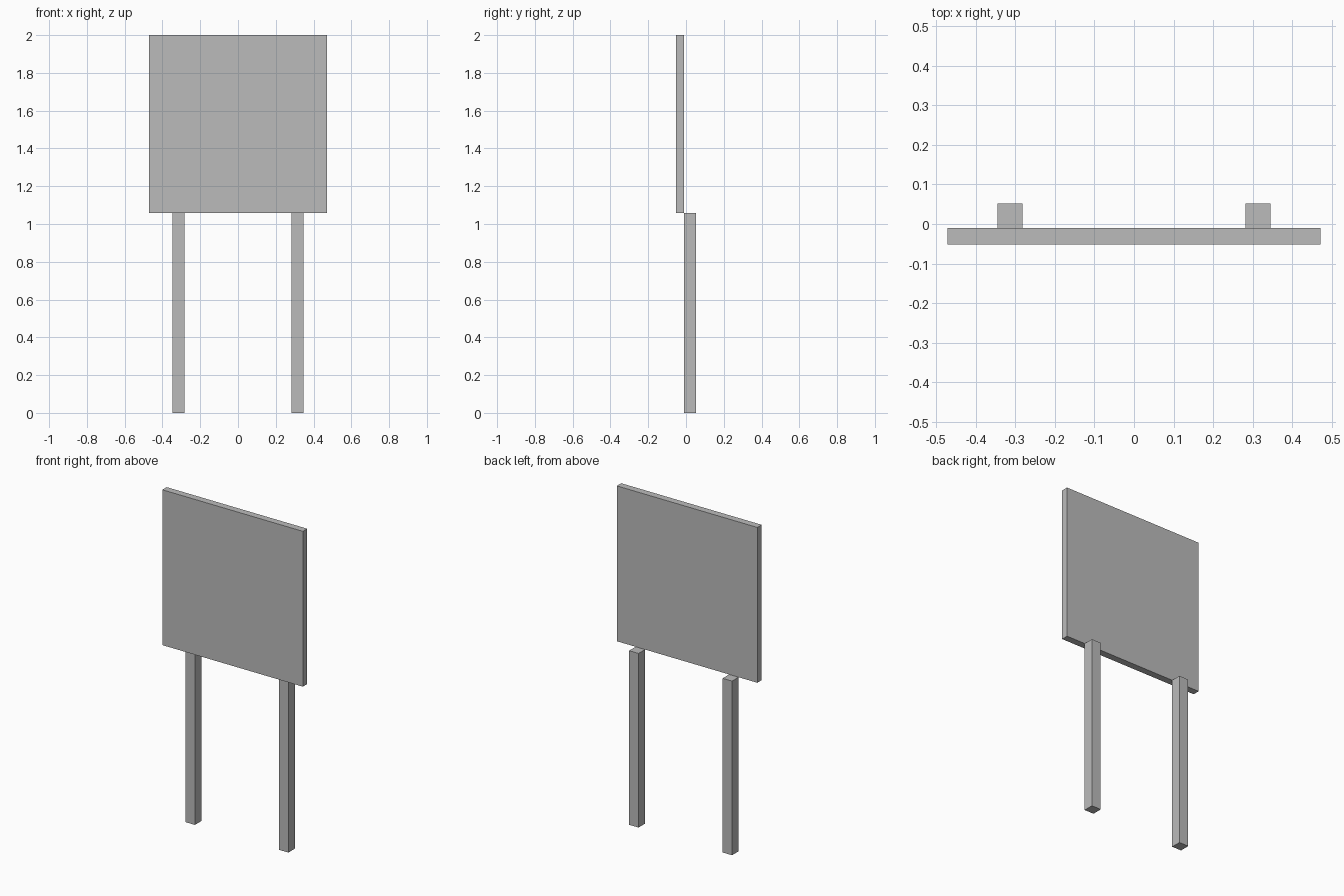
import bpy

# Remove the default cube
cube = bpy.data.objects.get("Cube")
if cube:
    bpy.data.objects.remove(cube, do_unlink=True)

# Single flat grey
grey = bpy.data.materials.new("plain_grey")
grey.use_nodes = True
colour = (0.5, 0.5, 0.5, 1)
grey.diffuse_color = colour
bsdf = next(n for n in grey.node_tree.nodes if n.type == "BSDF_PRINCIPLED")
bsdf.inputs["Base Color"].default_value = colour


def box(name, low, high):
    """Axis-aligned box between two corners."""
    centre = [(a + b) / 2 for a, b in zip(low, high)]
    size = [b - a for a, b in zip(low, high)]
    bpy.ops.mesh.primitive_cube_add(size=1, location=centre)
    obj = bpy.context.object
    obj.name = name
    obj.scale = size
    bpy.ops.object.transform_apply(location=False, rotation=False, scale=True)
    obj.data.materials.append(grey)
    return obj


# Square sign board in front of the posts
box("sign_board", (-0.472, -0.052, 1.057), (0.472, -0.01, 2.0))

# Two square posts, their tops level with the board's lower edge
half = 0.0315
for name, x in (("left_post", 0.314), ("right_post", -0.314)):
    box(name, (x - half, -0.01, 0), (x + half, 0.052, 1.057))
